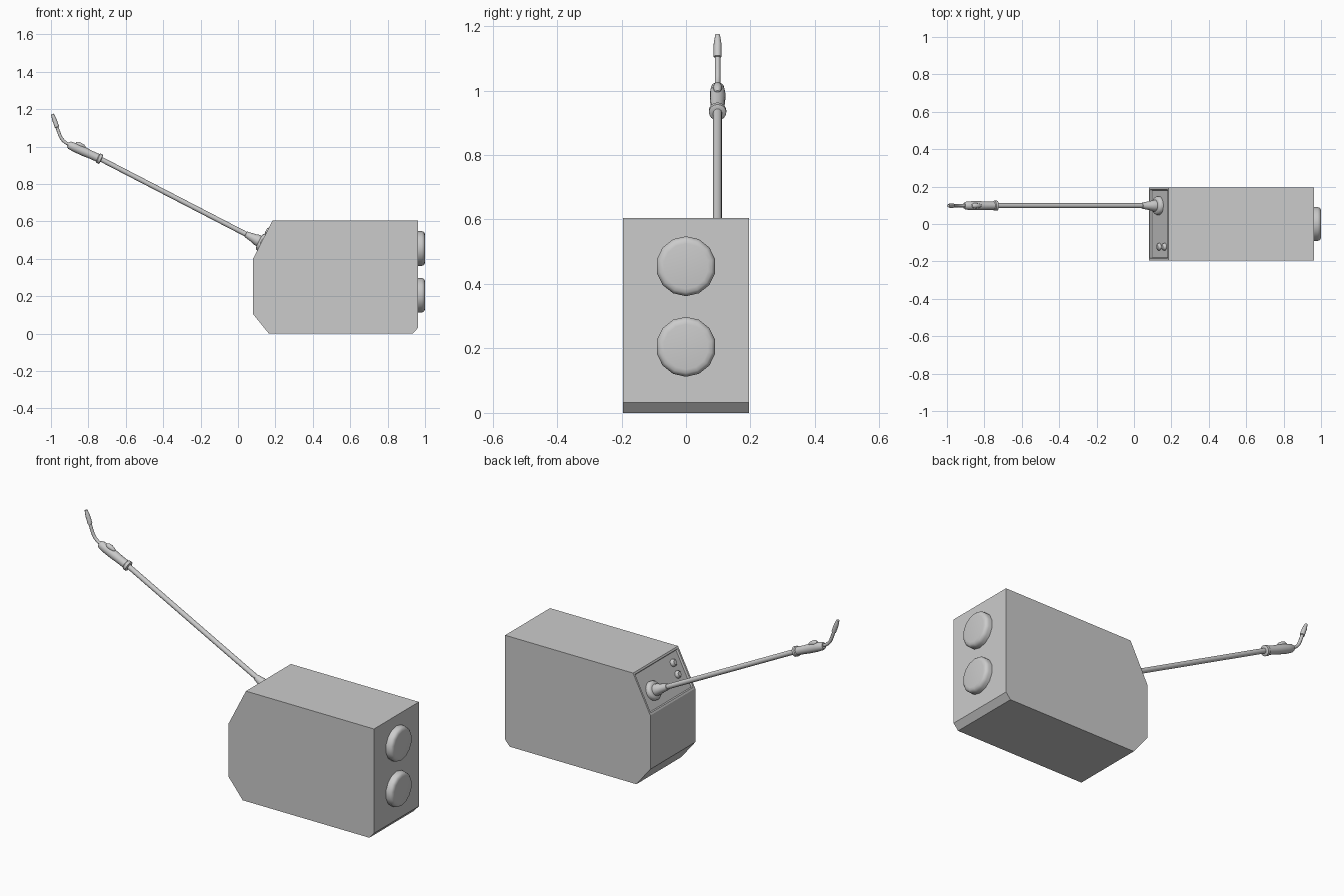
import bpy, bmesh, math
from mathutils import Vector

if "Cube" in bpy.data.objects:
    bpy.data.objects.remove(bpy.data.objects["Cube"])

HOSE_Y = 0.098
SLOPE = Vector((0.105, 0, 0.205)).normalized()   # up along the sloped panel
NORMAL = Vector((-SLOPE.z, 0, SLOPE.x))          # out of the sloped panel


def finish(name, bm, smooth=True):
    bmesh.ops.recalc_face_normals(bm, faces=bm.faces)
    me = bpy.data.meshes.new(name)
    bm.to_mesh(me)
    bm.free()
    ob = bpy.data.objects.new(name, me)
    bpy.context.collection.objects.link(ob)
    if smooth:
        bpy.ops.object.select_all(action='DESELECT')
        bpy.context.view_layer.objects.active = ob
        ob.select_set(True)
        bpy.ops.object.shade_smooth_by_angle(angle=math.radians(40))
    return ob


def tube(name, rings, sides=16, phase=0.0):
    """Skin circles given as (centre, radius), each square to the path."""
    bm = bmesh.new()
    pts = [Vector(c) for c, r in rings]
    loops = []
    for i, (c, r) in enumerate(rings):
        a, b = pts[max(i - 1, 0)], pts[min(i + 1, len(pts) - 1)]
        t = (b - a).normalized()
        u = Vector((0, 1, 0))
        v = t.cross(u).normalized()
        angs = [phase + 2 * math.pi * k / sides for k in range(sides)]
        loops.append([bm.verts.new(pts[i] + r * (u * math.cos(g) + v * math.sin(g))) for g in angs])
    for p, q in zip(loops, loops[1:]):
        for k in range(sides):
            n = (k + 1) % sides
            bm.faces.new((p[k], p[n], q[n], q[k]))
    bm.faces.new(loops[0])
    bm.faces.new(loops[-1])
    return finish(name, bm)


def lathe(name, start, axis, profile, sides=16, phase=0.0):
    start, axis = Vector(start), Vector(axis).normalized()
    return tube(name, [(start + axis * t, r) for t, r in profile], sides, phase)


# Housing with a recessed control panel on the sloped face
bm = bmesh.new()
outline = [(0.165, 0), (0.935, 0), (0.963, 0.032), (0.963, 0.605),
           (0.185, 0.605), (0.08, 0.40), (0.08, 0.105)]
base = bm.faces.new([bm.verts.new((x, -0.195, z)) for x, z in outline])
ext = bmesh.ops.extrude_face_region(bm, geom=[base])
bmesh.ops.translate(bm, vec=(0, 0.39, 0), verts=[v for v in ext['geom'] if isinstance(v, bmesh.types.BMVert)])
bmesh.ops.recalc_face_normals(bm, faces=bm.faces)
bm.normal_update()
panel = max(bm.faces, key=lambda f: f.normal.dot(NORMAL))
bmesh.ops.inset_region(bm, faces=[panel], thickness=0.015)
bmesh.ops.inset_region(bm, faces=[panel], thickness=0.006)
bmesh.ops.translate(bm, vec=-0.01 * NORMAL, verts=panel.verts)
finish("housing", bm, smooth=False)

# Rear round caps
for name, z in (("upper_rear_cap", 0.455), ("lower_rear_cap", 0.205)):
    lathe(name, (0.955, 0, z), (1, 0, 0),
          [(0, 0.093), (0.027, 0.093), (0.037, 0.089), (0.043, 0.082), (0.045, 0.07)], 14, math.pi / 2)

# Control knobs
for name, x, z in (("upper_knob", 0.15, 0.553), ("lower_knob", 0.123, 0.496)):
    lathe(name, Vector((x, -0.122, z)) - NORMAL * 0.03, NORMAL,
          [(-0.012, 0.02), (0.016, 0.02), (0.024, 0.018), (0.03, 0.012)], 12)

# Hose socket, strain relief and hose
plug = Vector((0.127, HOSE_Y, 0.488))
lathe("hose_socket", plug, NORMAL,
      [(-0.012, 0.05), (0.004, 0.05), (0.012, 0.045), (0.016, 0.034)], 20)
lathe("strain_relief", plug, NORMAL,
      [(0.01, 0.031), (0.03, 0.03), (0.045, 0.025), (0.095, 0.016), (0.097, 0.012)])
tube("hose", [(plug + NORMAL * 0.05, 0.0135), ((-0.755, HOSE_Y, 0.944), 0.0135)], 12)

# Torch handle with a collar at the hose end
grip_start = Vector((-0.73, HOSE_Y, 0.931))
grip_axis = Vector((-0.178, 0, 0.080)).normalized()
lathe("torch_handle", grip_start, grip_axis,
      [(0, 0.022), (0.003, 0.027), (0.018, 0.027), (0.022, 0.022), (0.06, 0.022),
       (0.10, 0.024), (0.15, 0.024), (0.185, 0.021), (0.195, 0.016)])

# Trigger on top of the handle
lathe("trigger", grip_start + grip_axis * 0.105 + Vector((0.009, 0, 0.022)), grip_axis,
      [(0, 0.005), (0.01, 0.011), (0.03, 0.014), (0.045, 0.013), (0.055, 0.006)], 10)

# Bent neck and nozzle
neck = [(-0.895, 1.008), (-0.917, 1.018), (-0.934, 1.031), (-0.946, 1.047),
        (-0.955, 1.067), (-0.963, 1.090), (-0.972, 1.115)]
tube("torch_neck", [((x, HOSE_Y, z), 0.0085) for x, z in neck], 12)
lathe("nozzle", (-0.967, HOSE_Y, 1.103), (-0.026, 0, 0.072),
      [(0, 0.009), (0.002, 0.012), (0.045, 0.012), (0.06, 0.0095), (0.075, 0.0075)], 12)
